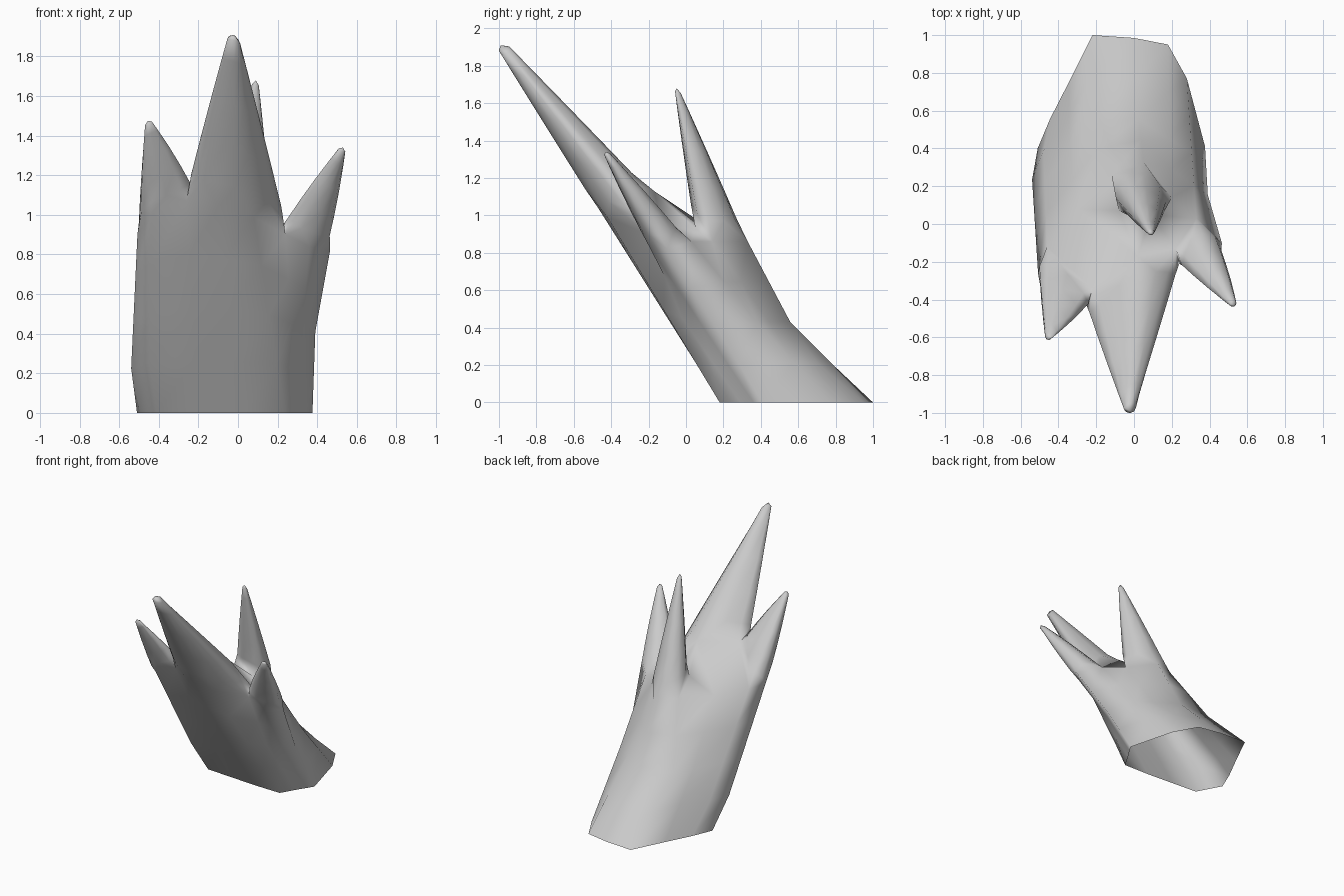
import bpy, bmesh
from mathutils import Vector as V

if "Cube" in bpy.data.objects:
    bpy.data.objects.remove(bpy.data.objects["Cube"])

bm = bmesh.new()

# Foot outline and slanted upper outline, matching points, back -> left -> front -> right
foot = [(0, .985), (-.22, 1), (-.345, .75), (-.445, .555), (-.51, .4), (-.41, .215), (-.2, .2),
        (.02, .185), (.235, .18), (.3, .29), (.345, .36), (.376, .41), (.28, .77), (.18, .95)]
rim = [(.05, .33, .86), (-.12, .265, .88), (-.3, .08, .88), (-.46, -.12, .9), (-.508, -.26, .9),
       (-.44, -.4, 1.0), (-.26, -.41, 1.07), (-.1, -.47, 1.04), (.08, -.42, .99),
       (.24, -.21, .9), (.36, -.2, .84), (.465, -.1, .82), (.33, .03, .86), (.2, .14, .86)]
n = len(foot)


def bridge(a, b):
    for i in range(len(a)):
        j = (i + 1) % len(a)
        bm.faces.new((a[i], a[j], b[j], b[i]))


# Trunk: open-bottomed loft, pinched at the back and swollen at the left
rings = []
for t in (0, .25, .5, .75, 1):
    pinch = {0: 0, .25: .05, .5: .1, .75: .05, 1: 0}[t]
    ring = []
    for i in range(n):
        p = V((*foot[i], 0)).lerp(V(rim[i]), t)
        if i in (0, 1, 13):
            p.y -= pinch
            if i == 1:
                p.x -= pinch * .9
        elif i in (2, 12):
            p.y -= pinch * .2
            if i == 2:
                p.x -= pinch * .2
        elif i in (3, 4, 5):
            p.x -= {.25: .03, .5: .02, .75: .01}.get(t, 0)
        elif i in (6, 9):
            p.y -= pinch * (.6 if i == 9 else .2)
        elif i in (10, 11):
            p.x -= pinch * .3
        ring.append(bm.verts.new(p))
    rings.append(ring)
for a, b in zip(rings, rings[1:]):
    bridge(a, b)
T = rings[-1]

# Floor between the spikes
P, Q, R, S, K = (bm.verts.new(c) for c in (
    (.09, .05, .93), (-.08, .07, .97), (-.22, -.34, 1.11), (.22, -.13, .94), (.02, -.17, 1.13)))
for f in ((T[1], T[2], Q), (T[2], T[3], R), (T[2], R, K), (T[2], K, Q),
          (Q, K, P), (K, S, P), (P, S, T[12]), (P, T[12], T[13])):
    bm.faces.new(f)


def spike(loop, tip, size, bulge, steps=(.14, .35, .6, .85, .97)):
    """Taper a base loop to a blunt tip, rounding the section on the way."""
    tip = V(tip)
    c = [v.co.copy() for v in loop]
    m = len(c)
    mid = sum(c, V()) / m
    section = []
    for i in range(m):
        a, p, q, b = c[i - 1], c[i], c[(i + 1) % m], c[(i + 2) % m]
        section += [p * .84 + (a + q) * .08, (p + q) * .5625 - (a + b) * .0625]
    prev = None
    for t in steps:
        ring = []
        for p in section:
            d = p - mid
            s = (1 - t) * (1 + bulge * t) + t * size / d.length
            ring.append(bm.verts.new(mid.lerp(tip, t) + d * s))
        if prev:
            bridge(prev, ring)
        else:
            for i in range(m):
                j = (i + 1) % m
                r0, r1, r2 = ring[2 * i], ring[2 * i + 1], ring[2 * j]
                bm.faces.new((loop[i], r1, r0))
                bm.faces.new((loop[i], loop[j], r1))
                bm.faces.new((loop[j], r2, r1))
        prev = ring
    end = bm.verts.new(tip)
    for i in range(len(prev)):
        bm.faces.new((prev[i], prev[(i + 1) % len(prev)], end))


spike([*T[6:10], S, K, R], (-.02, -.99, 1.91), .028, .05)          # middle
spike([*T[3:7], R], (-.455, -.605, 1.475), .015, .2)               # left
spike([*T[9:13], S], (.53, -.43, 1.34), .015, .25)                 # right
spike([T[13], T[0], T[1], Q, P], (.09, -.05, 1.68), .013, .1)      # back

bmesh.ops.recalc_face_normals(bm, faces=bm.faces[:])
for f in bm.faces:
    f.smooth = True
me = bpy.data.meshes.new("splintered_stump")
bm.to_mesh(me)
bm.free()
ob = bpy.data.objects.new("splintered_stump", me)
bpy.context.collection.objects.link(ob)
